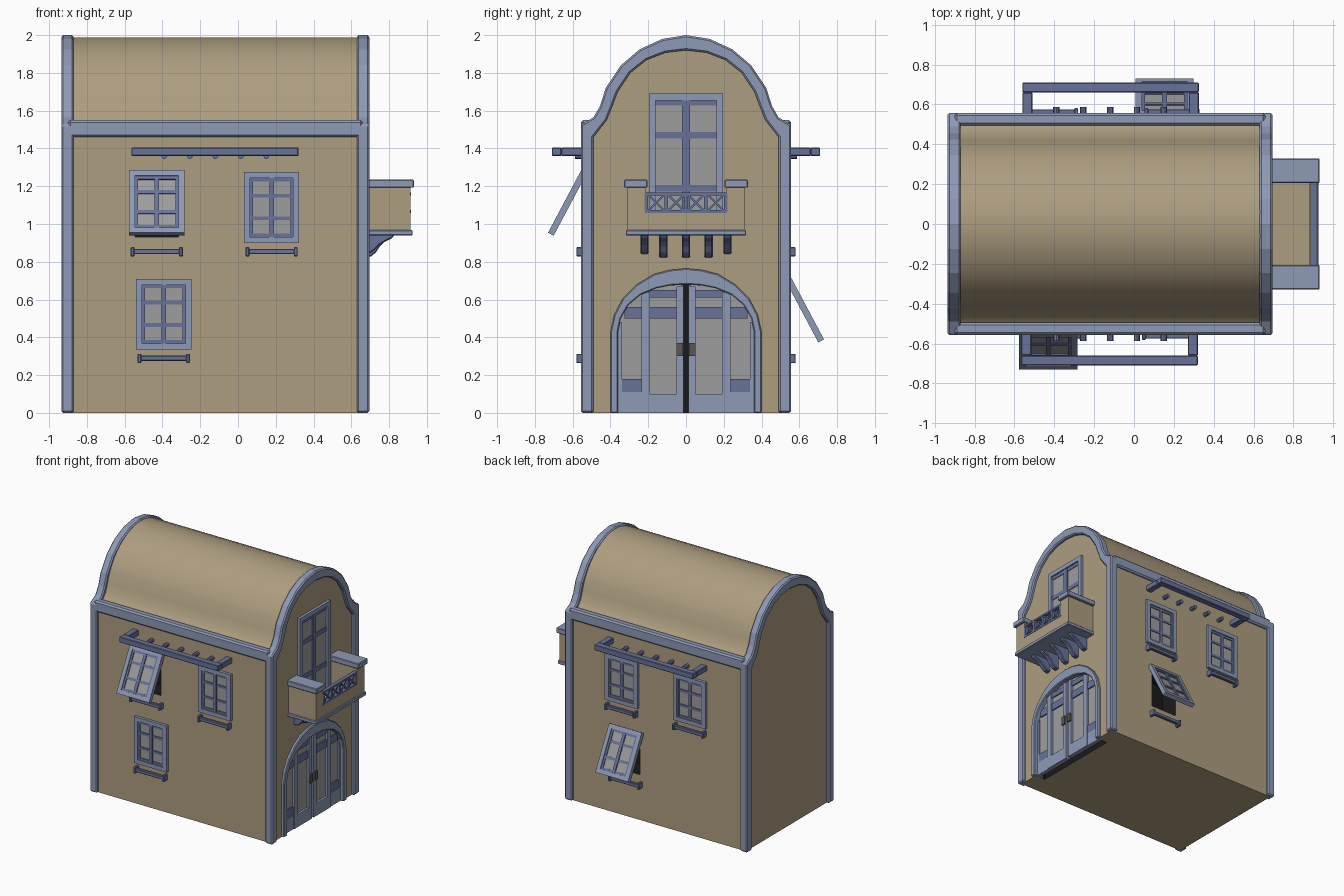
import bpy, bmesh, math
from mathutils import Matrix

T = Matrix.Translation
WALL = 0.535
XL, XR = -0.91, 0.67          # gable wall planes
FRONT = Matrix.Identity(4)
BACK = T((-0.24, 0, 0)) @ Matrix.Rotation(math.pi, 4, 'Z')


def mat(name, rgb):
    m = bpy.data.materials.new(name)
    m.diffuse_color = (*rgb, 1)
    return m


TAN = mat("plaster", (0.42, 0.34, 0.215))
BLUE = mat("painted_trim", (0.27, 0.32, 0.46))
DARK = mat("dark_trim", (0.14, 0.17, 0.32))
GLASS = mat("glass", (0.34, 0.34, 0.34))
BLACK = mat("dark_interior", (0.01, 0.01, 0.01))
METAL = mat("handle_metal", (0.1, 0.095, 0.08))


def finish(name, bm, material, M=FRONT, bevel=0):
    bmesh.ops.recalc_face_normals(bm, faces=bm.faces)
    me = bpy.data.meshes.new(name)
    bm.to_mesh(me)
    bm.free()
    me.transform(M)
    me.materials.append(material)
    ob = bpy.data.objects.new(name, me)
    bpy.context.collection.objects.link(ob)
    if bevel:
        b = ob.modifiers.new("bevel", 'BEVEL')
        b.width, b.segments, b.limit_method = bevel, 1, 'ANGLE'
        b.angle_limit = math.radians(40)
    return ob


def add_box(bm, x0, x1, y0, y1, z0, z1, M=FRONT):
    c = T(((x0 + x1) / 2, (y0 + y1) / 2, (z0 + z1) / 2))
    s = Matrix.Diagonal((x1 - x0, y1 - y0, z1 - z0, 1))
    bmesh.ops.create_cube(bm, size=1, matrix=M @ c @ s)


def boxes(name, items, material, M=FRONT, bevel=0):
    bm = bmesh.new()
    for b in items:
        add_box(bm, *b)
    return finish(name, bm, material, M, bevel)


def add_prism(bm, pts, a, b, axis='x'):
    """Extrude a (y,z) outline along x, or an (x,z) outline along y."""
    vs = [bm.verts.new((a, p, z) if axis == 'x' else (p, a, z)) for p, z in pts]
    f = bm.faces.new(vs)
    new = bmesh.ops.extrude_face_region(bm, geom=[f])['geom']
    d = (b - a, 0, 0) if axis == 'x' else (0, b - a, 0)
    bmesh.ops.translate(bm, vec=d, verts=[v for v in new if isinstance(v, bmesh.types.BMVert)])


def prism(name, pts, a, b, material, bevel=0):
    bm = bmesh.new()
    add_prism(bm, pts, a, b)
    return finish(name, bm, material, bevel=bevel)


def mirror(half):
    """Half outline ending on y = 0 -> full outline."""
    return half + [(-y, z) for y, z in reversed(half[:-1])]


# Body with barrel roof
body = prism("house_body", mirror([(WALL, 0), (WALL, 1.5), (0.495, 1.52), (0.445, 1.58), (0.42, 1.65),
             (0.395, 1.72), (0.365, 1.775), (0.325, 1.83), (0.28, 1.875), (0.23, 1.915), (0.175, 1.945),
             (0.12, 1.968), (0.06, 1.983), (0, 1.988)]), XL, XR, TAN)

# Openings behind the doors and the two tilted windows
arch_out = mirror([(0.40, 0), (0.40, 0.43), (0.38, 0.52), (0.335, 0.605), (0.26, 0.68),
                   (0.17, 0.735), (0.085, 0.757), (0, 0.765)])
arch_in = mirror([(0.36, 0), (0.36, 0.43), (0.345, 0.50), (0.305, 0.57), (0.24, 0.625),
                  (0.155, 0.66), (0.08, 0.675), (0, 0.68)])
bm = bmesh.new()
add_prism(bm, [(y * 1.02, z * 1.03 if z else -0.05) for y, z in arch_in], 0.58, 0.8)
add_box(bm, -0.545, -0.315, -0.7, -0.38, 0.93, 1.25)
add_box(bm, -0.51, -0.275, -0.7, -0.38, 0.365, 0.68, BACK)
cutter = finish("opening_cutter", bm, BLACK)
cutter.hide_render = True
mod = body.modifiers.new("openings", 'BOOLEAN')
mod.object, mod.operation, mod.solver = cutter, 'DIFFERENCE', 'EXACT'
mod.material_mode = 'TRANSFER'
bpy.context.view_layer.objects.active = body
body.select_set(True)
bpy.ops.object.modifier_apply(modifier=mod.name)
bpy.data.objects.remove(cutter)
bpy.ops.object.shade_smooth_by_angle(angle=math.radians(28))

# Gable frames and eave beams
outer = mirror([(0.557, 0), (0.557, 1.525), (0.49, 1.565), (0.455, 1.625), (0.425, 1.72),
                (0.345, 1.84), (0.245, 1.925), (0.125, 1.98), (0, 2.0)])
inner = mirror([(0.49, 0), (0.49, 1.46), (0.42, 1.55), (0.388, 1.63), (0.362, 1.70),
                (0.295, 1.80), (0.21, 1.868), (0.11, 1.907), (0, 1.92)])
for side, x in (("rear", -0.935), ("entrance", 0.63)):
    prism(side + "_gable_frame", outer + inner[::-1], x, x + 0.065, BLUE, 0.009)
for side, M in (("front", FRONT), ("back", BACK)):
    boxes(side + "_eave_beam", [(-0.90, 0.66, -0.556, -0.495, 1.46, 1.55)], BLUE, M, 0.012)


# Six-pane windows with a rail bar below; local origin is the top hinge
def window(name, M, cx, top, tilt=0):
    base = M @ T((cx, -WALL, top))
    W = base @ Matrix.Rotation(math.radians(-tilt), 4, 'X')
    w, h = 0.146, 0.375
    boxes(name + "_frame", [(-w, w, -0.022, 0.012, -0.032, 0), (-w, w, -0.022, 0.012, -h, -h + 0.032),
          (-w, -w + 0.032, -0.022, 0.012, -h + 0.032, -0.032),
          (w - 0.032, w, -0.022, 0.012, -h + 0.032, -0.032)], BLUE, W)
    boxes(name + "_sash", [(s * 0.107 - 0.008, s * 0.107 + 0.008, -0.014, 0.006, -h + 0.03, -0.03) for s in (-1, 1)]
          + [(-0.012, 0.012, -0.016, 0.008, -h + 0.03, -0.03)]
          + [(-0.115, 0.115, -0.013, 0.006, z - 0.01, z + 0.01) for z in (-0.04, -0.125, -0.245, -0.335)], DARK, W)
    boxes(name + "_glass", [(-0.12, 0.12, -0.006, 0.002, -h + 0.025, -0.025)], GLASS, W)
    boxes(name + "_bar", [(-0.13, 0.13, -0.04, -0.015, -0.435, -0.407)]
          + [(s * 0.128 - 0.01, s * 0.128 + 0.01, -0.046, 0.01, -0.447, -0.397) for s in (-1, 1)], DARK, base, 0.004)


for side, M in (("front", FRONT), ("back", BACK)):
    f = side == "front"
    window(side + "_upper_left_window", M, -0.43, 1.275, 28 if f else 0)
    window(side + "_upper_right_window", M, 0.178, 1.275)
    window(side + "_lower_window", M, -0.393, 0.71, 0 if f else 28)
    # Pergola frame with round peg ends
    boxes(side + "_pergola", [(-0.565, 0.32, -0.71, -0.66, 1.36, 1.405), (-0.565, -0.515, -0.66, -0.52, 1.36, 1.405),
          (0.27, 0.32, -0.66, -0.52, 1.36, 1.405)], DARK, M, 0.004)
    bm = bmesh.new()
    for i in range(5):
        bmesh.ops.create_cone(bm, cap_ends=True, segments=8, radius1=0.016, radius2=0.016, depth=0.07,
                              matrix=T((-0.39 + i * 0.135, -0.552, 1.36)) @ Matrix.Rotation(math.pi / 2, 4, 'X'))
    finish(side + "_pergola_pegs", bm, DARK, M)

# Arched double door
prism("door_arch", arch_out + arch_in[::-1], 0.60, 0.692, BLUE, 0.006)
for s, side in ((-1, "left"), (1, "right")):
    half = [(s * y, z) for y, z in arch_in if y > 0.01]
    prism(side + "_door_panel", half + [(s * 0.012, 0.678), (s * 0.012, 0)], 0.635, 0.65, GLASS)
    M = Matrix.Diagonal((1, s, 1, 1))
    parts = [
        ("stiles", BLUE, [(0.63, 0.668, 0.012, 0.05, 0, 0.67), (0.63, 0.668, 0.19, 0.235, 0, 0.64),
                          (0.63, 0.662, 0.34, 0.365, 0, 0.48), (0.63, 0.668, 0.05, 0.19, 0, 0.1),
                          (0.63, 0.662, 0.235, 0.34, 0, 0.11)]),
        ("rails", DARK, [(0.63, 0.66, 0.235, 0.35, 0.11, 0.18), (0.63, 0.66, 0.235, 0.325, 0.5, 0.56),
                         (0.63, 0.66, 0.05, 0.19, 0.5, 0.56), (0.63, 0.66, 0.05, 0.235, 0.61, 0.65)]),
        ("handle", METAL, [(0.66, 0.68, 0.015, 0.05, 0.30, 0.37)])]
    for n, m, items in parts:
        ob = boxes(f"{side}_door_{n}", items, m, M)
        if s < 0:
            ob.data.flip_normals()

# Tall balcony window
boxes("balcony_window_frame", [(0.65, 0.692, s * 0.178 - 0.017, s * 0.178 + 0.017, 0.96, 1.655) for s in (-1, 1)]
      + [(0.65, 0.692, -0.195, 0.195, 1.655, 1.69)], BLUE)
boxes("balcony_window_bars", [(0.65, 0.685, -0.02, 0.02, 0.96, 1.66)]
      + [(0.65, 0.68, -0.165, 0.165, z - 0.017, z + 0.017) for z in (1.645, 1.47, 1.19, 0.98)], DARK)
boxes("balcony_window_glass", [(0.65, 0.674, -0.165, 0.165, 0.96, 1.66)], GLASS)

# Balcony: slab, parapets, caps
boxes("balcony_slab", [(0.66, 0.925, -0.318, 0.318, 0.94, 0.968)], BLUE, bevel=0.004)
boxes("balcony_parapet", [(0.66, 0.912, -0.31, -0.215, 0.965, 1.195), (0.66, 0.912, 0.215, 0.31, 0.965, 1.195),
      (0.88, 0.912, -0.215, 0.215, 0.965, 1.06), (0.66, 0.88, -0.215, 0.215, 0.965, 0.975)], TAN)
boxes("balcony_caps", [(0.66, 0.932, -0.328, -0.205, 1.192, 1.235), (0.66, 0.932, 0.205, 0.328, 1.192, 1.235)],
      BLUE, bevel=0.005)

# Crossed railing
bm = bmesh.new()
for z in (1.066, 1.159):
    add_box(bm, 0.885, 0.915, -0.218, 0.218, z - 0.007, z + 0.007)
for i in range(5):
    y = -0.21 + i * 0.105
    add_box(bm, 0.886, 0.914, y - 0.01, y + 0.01, 1.066, 1.159)
    for a in (45, -45) if i < 4 else ():
        add_box(bm, 0.892, 0.908, -0.06, 0.06, -0.005, 0.005,
                T((0, y + 0.0525, 1.1125)) @ Matrix.Rotation(math.radians(a), 4, 'X'))
finish("balcony_railing", bm, DARK)

# Curved corbels
bm = bmesh.new()
for y in (-0.22, -0.12, 0, 0.12, 0.22):
    d = 0.0 if abs(y) < 0.15 else 0.02
    add_prism(bm, [(0.66, 0.945), (0.83, 0.945), (0.815, 0.925), (0.775, 0.905), (0.75, 0.88 + d / 2),
                   (0.73, 0.85 + d), (0.705, 0.828 + d), (0.66, 0.82 + d)], y - 0.022, y + 0.022, 'y')
finish("balcony_corbels", bm, DARK, bevel=0.006)
